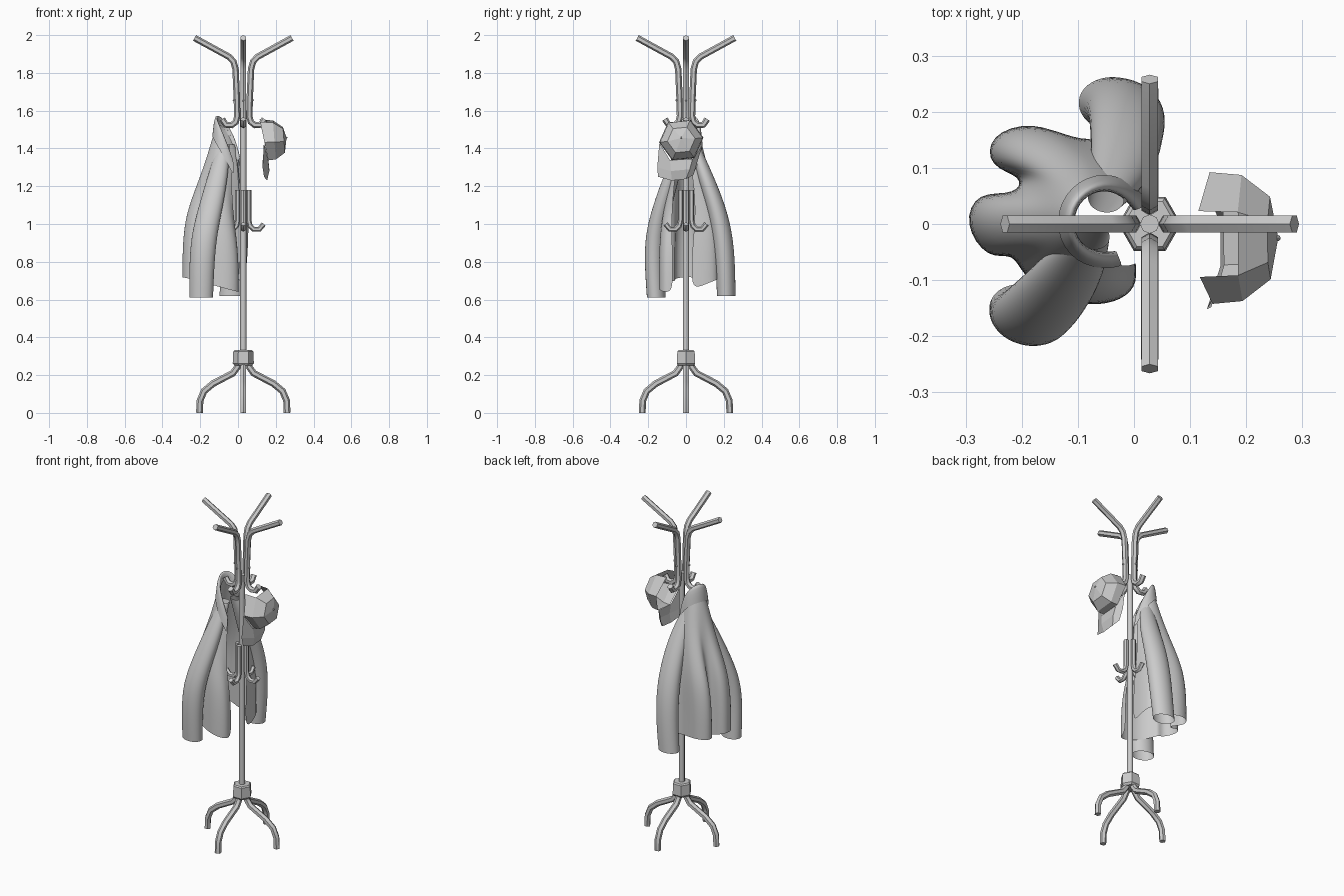
import bpy, bmesh, math
from mathutils import Vector

if "Cube" in bpy.data.objects:
    bpy.data.objects.remove(bpy.data.objects["Cube"])

CX = 0.028  # stand axis


def make(name, bm, smooth=None, subsurf=0):
    bmesh.ops.remove_doubles(bm, verts=bm.verts, dist=1e-5)
    bmesh.ops.recalc_face_normals(bm, faces=bm.faces)
    me = bpy.data.meshes.new(name)
    bm.to_mesh(me)
    bm.free()
    ob = bpy.data.objects.new(name, me)
    bpy.context.collection.objects.link(ob)
    bpy.ops.object.select_all(action='DESELECT')
    ob.select_set(True)
    bpy.context.view_layer.objects.active = ob
    if smooth:
        bpy.ops.object.shade_smooth_by_angle(angle=math.radians(smooth))
    if subsurf:
        m = ob.modifiers.new("smooth", 'SUBSURF')
        m.levels = m.render_levels = subsurf
    return ob


def loft(bm, rows, closed=True, caps=False):
    vr = [[bm.verts.new(p) for p in r] for r in rows]
    n = len(rows[0])
    for a, b in zip(vr, vr[1:]):
        for i in range(n if closed else n - 1):
            j = (i + 1) % n
            bm.faces.new((a[i], a[j], b[j], b[i]))
    if caps:
        bm.faces.new(vr[0])
        bm.faces.new(vr[-1])
    return vr


def radial_tube(name, path, rad, ang, sides=6):
    """Sweep a polygon along an (r, z) path lying in the vertical plane at ang."""
    out = Vector((math.cos(ang), math.sin(ang), 0))
    side = Vector((-out.y, out.x, 0))
    pts = [Vector((CX, 0, z)) + out * r for r, z in path]
    rows = []
    for i, p in enumerate(pts):
        d1 = (p - pts[i - 1]).normalized() if i else (pts[1] - p).normalized()
        d2 = (pts[i + 1] - p).normalized() if i < len(pts) - 1 else d1
        nrm = (d1 + d2).normalized().cross(side)
        rows.append([p + nrm * rad * math.cos(k * math.tau / sides)
                     + side * rad * math.sin(k * math.tau / sides) for k in range(sides)])
    bm = bmesh.new()
    loft(bm, rows, caps=True)
    return make(name, bm, 50)


def lathe(name, prof, sides, smooth=None):
    bm = bmesh.new()
    loft(bm, [[(CX + r * math.cos(k * math.tau / sides), r * math.sin(k * math.tau / sides), z)
               for k in range(sides)] for r, z in prof], caps=True)
    return make(name, bm, smooth)


def ball(name, loc, r):
    bm = bmesh.new()
    bmesh.ops.create_icosphere(bm, subdivisions=1, radius=r)
    bmesh.ops.translate(bm, verts=bm.verts, vec=loc)
    return make(name, bm)


# Stand: pole, hub and four-fold arms, hooks and legs
lathe("pole", [(0.017, 0.25), (0.017, 1.6)], 8, 50)
lathe("hub", [(0.046, 0.25), (0.056, 0.262), (0.053, 0.325), (0.046, 0.332)], 6)
ARM = [(0.258, 1.985), (0.075, 1.885), (0.052, 1.86), (0.041, 1.82), (0.034, 1.66), (0.032, 1.57),
       (0.040, 1.54), (0.062, 1.523), (0.092, 1.525), (0.112, 1.555)]
HOOK = [(0.029, 1.18), (0.029, 1.02), (0.036, 0.99), (0.055, 0.972), (0.085, 0.972), (0.108, 1.0)]
LEG = [(0.025, 0.29), (0.03, 0.245), (0.055, 0.21), (0.16, 0.155), (0.208, 0.115),
       (0.229, 0.065), (0.232, 0.0)]
for i in range(4):
    a = i * math.pi / 2
    radial_tube(f"arm_{i}", ARM, 0.017, a)
    radial_tube(f"lower_hook_{i}", HOOK, 0.014, a)
    radial_tube(f"leg_{i}", LEG, 0.018, a)
    ball(f"bolt_{i}", (CX + 0.05 * math.cos(a), 0.05 * math.sin(a), 1.655), 0.007)

# Cap: hexagonal crown pointing +x, rim slanted, strap opening on top
CY, CZ = -0.025, 1.445
bm = bmesh.new()
rows = []
for xt, xb, r in [(0.115, 0.16, 0.118), (0.185, 0.20, 0.113), (0.238, 0.248, 0.074)]:
    row = []
    for k in range(6):
        a = math.radians(6 + 60 * k)
        x = (xt + xb) / 2 + (xt - xb) / 2 * math.sin(a) / 0.9
        row.append((x, CY + r * math.cos(a), CZ + r * math.sin(a)))
    rows.append(row)
vr = loft(bm, rows)
tip = bm.verts.new((0.257, CY, CZ + 0.01))
for k in range(6):
    bm.faces.new((vr[2][k], vr[2][(k + 1) % 6], tip))
back = [f for f in bm.faces if vr[0][1] in f.verts and vr[0][2] in f.verts]
bmesh.ops.inset_individual(bm, faces=back, thickness=0.015)
bmesh.ops.delete(bm, geom=back, context='FACES_ONLY')
make("cap_crown", bm)
ball("cap_button", (0.256, CY, CZ + 0.012), 0.006)

# Cap visor
bm = bmesh.new()
loft(bm, [[(0.137, -0.141, 1.43), (0.16, -0.085, 1.338), (0.16, 0.035, 1.345), (0.14, 0.089, 1.42)],
          [(0.130, -0.152, 1.30), (0.166, -0.08, 1.28), (0.166, 0.02, 1.29), (0.130, 0.06, 1.33)],
          [(0.138, -0.148, 1.25), (0.154, -0.075, 1.230), (0.154, 0.0, 1.238), (0.138, 0.04, 1.26)]],
     closed=False)
make("cap_visor", bm)

# Coat body: open sheet from the neckline over the shoulders to a wavy hem
HEM = [(0.003, -0.07), (0.006, -0.115), (-0.035, -0.142), (-0.09, -0.145), (-0.15, -0.13), (-0.20, -0.09),
       (-0.215, -0.05), (-0.26, -0.065), (-0.305, 0.0), (-0.28, 0.06), (-0.21, 0.05), (-0.195, 0.085),
       (-0.26, 0.10), (-0.26, 0.16), (-0.18, 0.185), (-0.11, 0.15), (-0.06, 0.15), (-0.02, 0.175),
       (0.02, 0.16), (0.035, 0.10), (0.03, 0.03)]
N = len(HEM)
hem = [Vector(p) for p in HEM]
calm = hem[:]
for _ in range(5):  # hem with folds relaxed, used higher up
    calm = [calm[0]] + [(calm[i - 1] + calm[i] + calm[i + 1]) / 3 for i in range(1, N - 1)] + [calm[-1]]
SIDE, BACK = Vector((0.4, 0.917)), Vector((-0.917, 0.4))


def arc(u, centre, half, back, front, sweep):
    """Point on an open oval, u from the front edge (-y side) round the back to the other."""
    a = math.radians(sweep * (2 * u - 1))
    depth = back if math.cos(a) > 0 else front
    return Vector(centre) + BACK * depth * math.cos(a) + SIDE * half * math.sin(a)


def neck(u, grow=0.0):
    p = arc(u, (-0.055, 0.005), 0.055 + grow, 0.052 + grow, 0.06 + grow, 135)
    return p, 1.545 - 0.23 * abs(2 * u - 1) ** 2.2


rows = []
for k, w in [(0, 0), (0.1, 0.2), (0.22, 0.40), (0.35, 0.61), (0.48, 0.81), (0.62, 0.96), (0.8, 1), (1, 1)]:
    row = []
    f = min(1, max(0, (k - 0.2) / 0.5))
    for i in range(N):
        top, zt = neck(i / (N - 1))
        broad = arc(i / (N - 1), (-0.085, 0.03), 0.18, 0.155, 0.11, 138)
        upper = broad.lerp(calm[i], 0.4)
        p = top.lerp(upper.lerp(hem[i], f), w)
        zb = 0.64 + 0.08 * min(1, max(0, -hem[i].x / 0.29, hem[i].y / 0.2))
        row.append((p.x, p.y, zt + (zb - zt) * k))
    rows.append(row)
bm = bmesh.new()
loft(bm, rows, closed=False)
make("coat_body", bm, 180, 2)

# Coat collar: band folded over the neckline, forming lapels in front
rows = []
for grow, dz in [(0.0, -0.02), (0.002, 0.028), (0.014, 0.035), (0.024, -0.01), (0.030, -0.07)]:
    row = []
    for i in range(13):
        p, z = neck(i / 12, grow)
        row.append((p.x, p.y, z + dz))
    rows.append(row)
bm = bmesh.new()
loft(bm, rows, closed=False)
make("coat_collar", bm, 180, 1)

# Coat sleeves: elliptical tubes hanging from the shoulders (x, y, z, scale)
SLEEVES = {
    "front_sleeve": [(-0.075, -0.02, 1.42, 0.5), (-0.105, -0.075, 1.26, 0.85), (-0.145, -0.127, 1.09, 1.02),
                     (-0.18, -0.163, 0.94, 1.08), (-0.192, -0.167, 0.78, 1.05), (-0.195, -0.157, 0.61, 1.0)],
    "rear_sleeve": [(-0.05, 0.045, 1.42, 0.5), (-0.02, 0.10, 1.26, 0.9), (-0.012, 0.162, 1.09, 1.02),
                    (-0.012, 0.195, 0.94, 1.08), (-0.02, 0.209, 0.78, 1.05), (-0.035, 0.213, 0.62, 1.0)],
}
for name, path in SLEEVES.items():
    bm = bmesh.new()
    tilt = -0.25 if name == "front_sleeve" else -0.1
    rows = []
    for x, y, z, s in path:
        row = []
        for k in range(10):
            a = k * math.tau / 10
            u, v = 0.068 * s * math.cos(a), 0.052 * s * math.sin(a)
            row.append((x + u * math.cos(tilt) - v * math.sin(tilt),
                        y + u * math.sin(tilt) + v * math.cos(tilt), z))
        rows.append(row)
    loft(bm, rows)
    make(name, bm, 180, 2)
